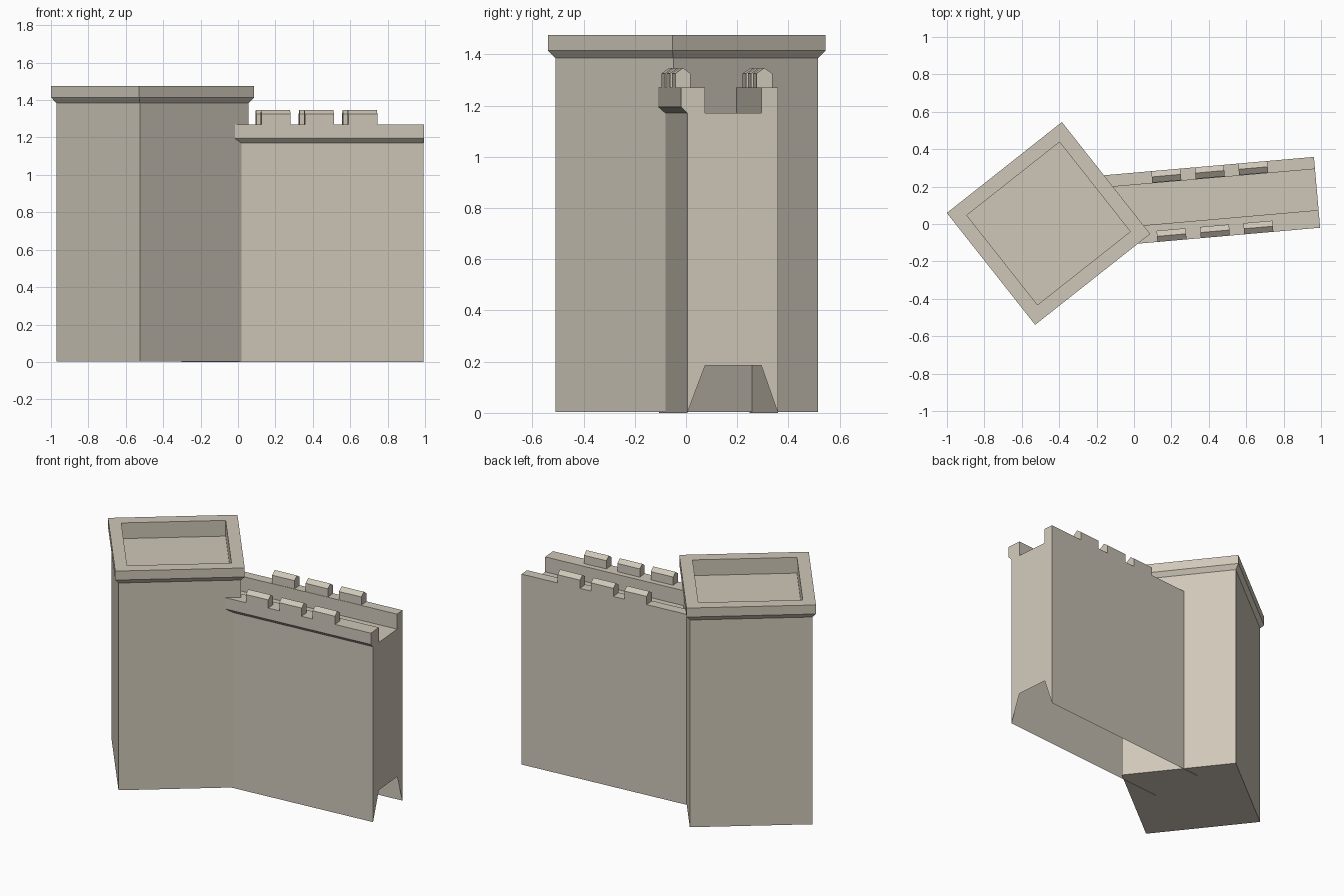
import bpy, bmesh, math
from mathutils import Matrix

cube = bpy.data.objects.get("Cube")
if cube:
    bpy.data.objects.remove(cube, do_unlink=True)

stone = bpy.data.materials.new("pale_stone")
stone.use_nodes = True
colour = (0.62, 0.57, 0.48, 1)
stone.diffuse_color = colour
stone.node_tree.nodes["Principled BSDF"].inputs["Base Color"].default_value = colour


def finish(name, bm, place):
    mesh = bpy.data.meshes.new(name)
    bm.to_mesh(mesh)
    bm.free()
    mesh.materials.append(stone)
    obj = bpy.data.objects.new(name, mesh)
    obj.matrix_world = place
    bpy.context.collection.objects.link(obj)
    return obj


def loft(bm, rings, skip=()):
    """Join successive rings of points, leaving out the sides in skip."""
    rows = [[bm.verts.new(p) for p in ring] for ring in rings]
    for a, b in zip(rows, rows[1:]):
        n = len(a)
        for i in range(n):
            if i not in skip:
                j = (i + 1) % n
                bm.faces.new((a[i], a[j], b[j], b[i]))
    return rows


# Square tower with a flared rim and a sunken roof
def tower_ring(inset, z):
    x, y = 0.392 - inset, 0.381 - inset
    return [(-x, -y, z), (x, -y, z), (x, y, z), (-x, y, z)]


bm = bmesh.new()
steps = [(0.021, 0.003), (0.021, 1.385), (0, 1.415), (0, 1.475),
         (0.076, 1.475), (0.076, 1.37)]
rows = loft(bm, [tower_ring(*s) for s in steps])
bm.faces.new(rows[-1])
bm.faces.new(rows[0][::-1])
finish("tower", bm, Matrix.Translation((-0.457, 0.003, 0))
       @ Matrix.Rotation(math.radians(38.3), 4, "Z"))

# Curtain wall: hollow below, parapets above, notch in the free end
wall_place = (Matrix.Translation((0.993, 0.005, 0))
              @ Matrix.Rotation(math.radians(5), 4, "Z"))
profile = [(0, 0), (0, 1.17), (-0.025, 1.195), (-0.025, 1.27), (0.07, 1.27),
           (0.07, 1.17), (0.29, 1.17), (0.29, 1.27), (0.355, 1.27), (0.355, 0),
           (0.29, 0.185), (0.07, 0.185)]
notch_sides = (9, 10, 11)
bm = bmesh.new()
rows = loft(bm, [[(u, v, z) for v, z in profile] for u in (0, -1.27)], notch_sides)
bm.faces.new(rows[0][::-1])
for v in [v for v in bm.verts if not v.link_faces]:
    bm.verts.remove(v)
bmesh.ops.recalc_face_normals(bm, faces=bm.faces)
# Outward check on the front side
front = min(bm.faces, key=lambda f: f.calc_center_median().y)
if front.normal.y > 0:
    bmesh.ops.reverse_faces(bm, faces=bm.faces)
finish("curtain_wall", bm, wall_place)

# Gabled merlons along both parapets
for side, v0, v1 in (("front", -0.025, 0.035), ("back", 0.293, 0.355)):
    for k in range(3):
        end = -0.251 - 0.233 * k
        section = [(v0, 1.268), (v1, 1.268), (v1, 1.325),
                   ((v0 + v1) / 2, 1.347), (v0, 1.325)]
        bm = bmesh.new()
        rows = loft(bm, [[(u, v, z) for v, z in section] for u in (end - 0.156, end)])
        for row in rows:
            bm.faces.new(row)
        bmesh.ops.recalc_face_normals(bm, faces=bm.faces)
        finish(f"{side}_merlon_{k + 1}", bm, wall_place)
